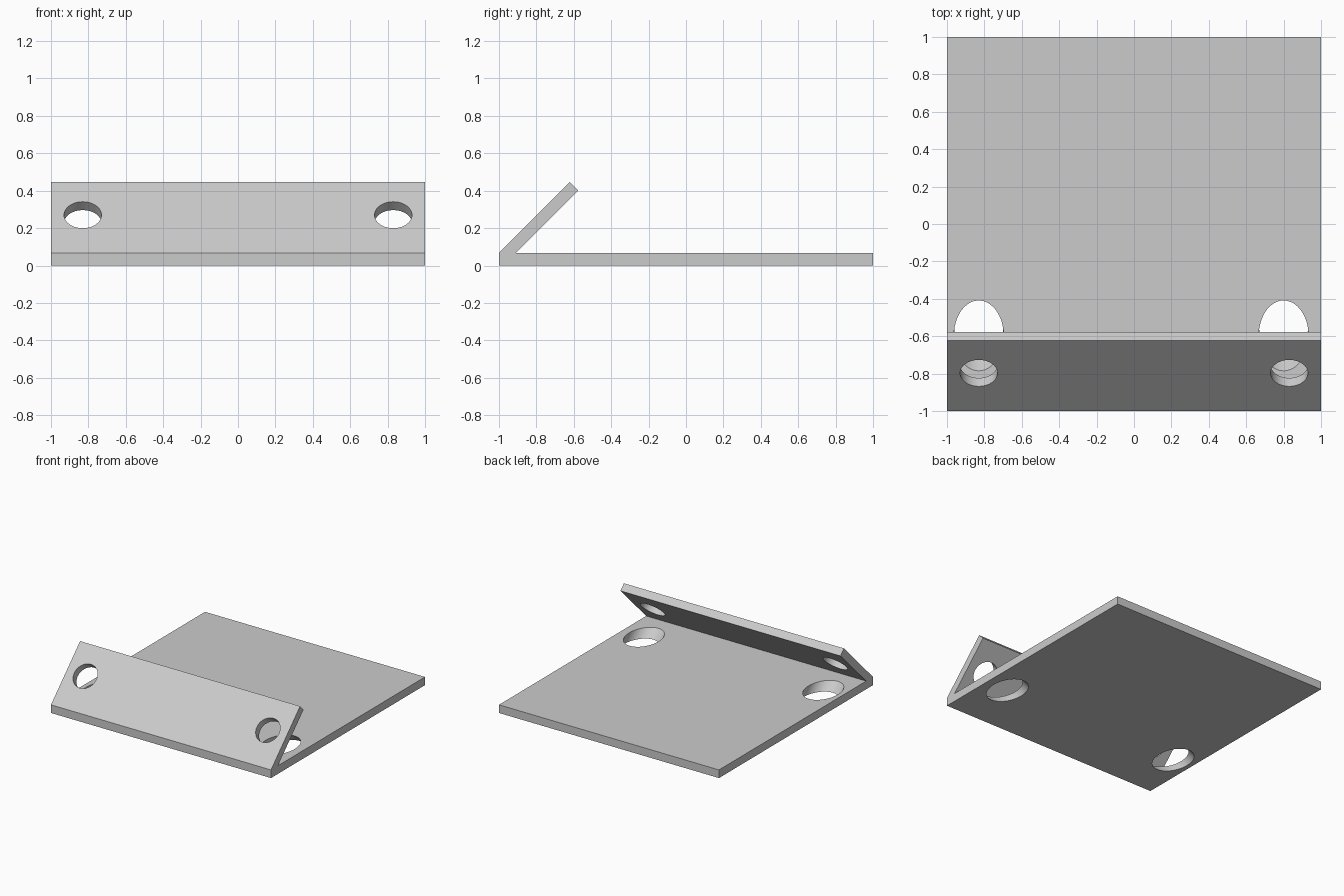
import bpy
import bmesh
from math import radians
from mathutils import Vector

cube = bpy.data.objects.get("Cube")
if cube:
    bpy.data.objects.remove(cube, do_unlink=True)

grey = bpy.data.materials.new("plain grey")
grey.use_nodes = True
grey.diffuse_color = (0.6, 0.6, 0.6, 1)
grey.node_tree.nodes["Principled BSDF"].inputs["Base Color"].default_value = grey.diffuse_color


def add_object(name, bm):
    bmesh.ops.recalc_face_normals(bm, faces=bm.faces)
    mesh = bpy.data.meshes.new(name)
    bm.to_mesh(mesh)
    bm.free()
    mesh.materials.append(grey)
    obj = bpy.data.objects.new(name, mesh)
    bpy.context.collection.objects.link(obj)
    return obj


# Bent plate: side profile (y, z) extruded along x
THICK = 0.067
PROFILE = [(-1, 0), (1, 0), (1, THICK), (-0.911, THICK),
           (-0.577, 0.401), (-0.622, 0.446), (-1, THICK)]
bm = bmesh.new()
side = bm.faces.new([bm.verts.new((-1, y, z)) for y, z in PROFILE])
sweep = bmesh.ops.extrude_face_region(bm, geom=[side])
bmesh.ops.translate(bm, vec=(2, 0, 0),
                    verts=[v for v in sweep["geom"] if isinstance(v, bmesh.types.BMVert)])
bracket = add_object("bent_bracket_plate", bm)

# Holes are drilled square to the sloping flap
AXIS = Vector((0, 1, -1)).normalized()


def drill(centre, radius, start, end):
    bm = bmesh.new()
    bmesh.ops.create_cone(bm, cap_ends=True, segments=64, radius1=radius,
                          radius2=radius, depth=end - start)
    cutter = add_object("hole_cutter", bm)
    cutter.rotation_euler = AXIS.to_track_quat("Z", "Y").to_euler()
    cutter.location = Vector(centre) + AXIS * (start + end) / 2
    cutter.hide_render = True
    cut = bracket.modifiers.new("hole", "BOOLEAN")
    cut.operation = "DIFFERENCE"
    cut.solver = "EXACT"
    cut.object = cutter
    bpy.context.view_layer.update()
    bpy.context.view_layer.objects.active = bracket
    bpy.ops.object.modifier_apply(modifier=cut.name)
    bpy.data.objects.remove(cutter, do_unlink=True)


# Small screw holes in the flap
for x in (-0.83, 0.83):
    drill((x, -0.797, 0.27), 0.1, -0.1, 0.09)

# Wider slanted access holes in the base
for x in (-0.83, 0.8):
    drill((x, -0.597, THICK), 0.133, -0.18, 0.4)

bpy.ops.object.select_all(action="DESELECT")
bracket.select_set(True)
bpy.context.view_layer.objects.active = bracket
bpy.ops.object.shade_smooth_by_angle(angle=radians(30))
